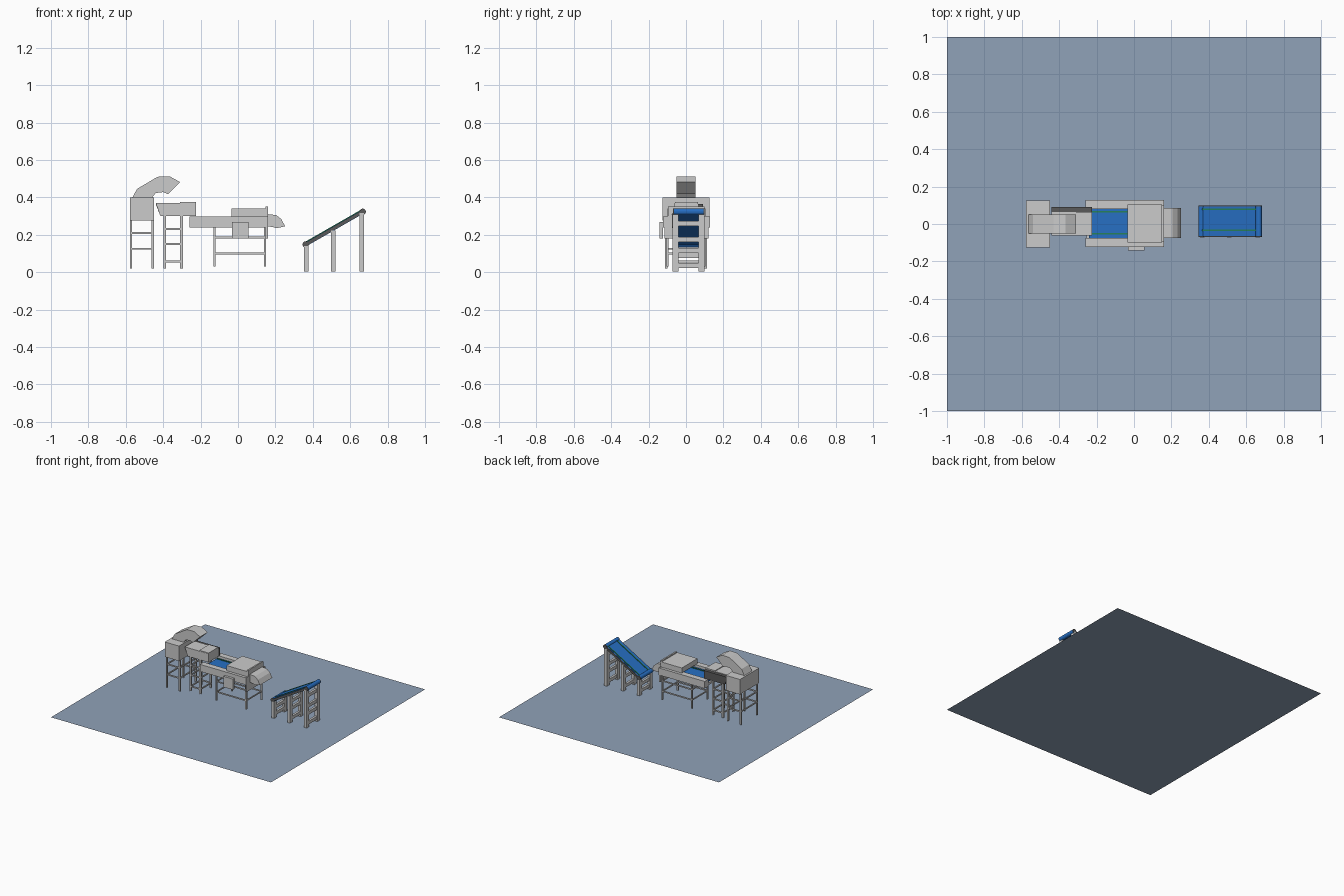
import bpy, bmesh, math
from mathutils import Vector

if "Cube" in bpy.data.objects:
    bpy.data.objects.remove(bpy.data.objects["Cube"])


def material(name, col):
    m = bpy.data.materials.new(name)
    m.diffuse_color = (*col, 1)
    m.use_nodes = True
    m.node_tree.nodes["Principled BSDF"].inputs["Base Color"].default_value = m.diffuse_color
    return m


BLUE = material("belt_blue", (0.02, 0.16, 0.55))
GREEN = material("guide_green", (0.02, 0.22, 0.10))
FLOOR = material("floor_blue_grey", (0.28, 0.36, 0.48))
DARK = material("dark_steel", (0.1, 0.1, 0.1))


def finish(name, bm, mat=None):
    bmesh.ops.recalc_face_normals(bm, faces=bm.faces)
    me = bpy.data.meshes.new(name)
    bm.to_mesh(me)
    bm.free()
    ob = bpy.data.objects.new(name, me)
    bpy.context.collection.objects.link(ob)
    if mat:
        me.materials.append(mat)
    return ob


def box(name, x0, x1, y0, y1, z0, z1, mat=None):
    bm = bmesh.new()
    bmesh.ops.create_cube(bm, size=1)
    for v in bm.verts:
        v.co = ((x0 + x1) / 2 + v.co.x * (x1 - x0), (y0 + y1) / 2 + v.co.y * (y1 - y0),
                (z0 + z1) / 2 + v.co.z * (z1 - z0))
    return finish(name, bm, mat)


def prism(name, profile, y0, y1, mat=None):
    """Extrude an x-z profile along y."""
    bm = bmesh.new()
    f = bm.faces.new([bm.verts.new((x, y0, z)) for x, z in profile])
    r = bmesh.ops.extrude_face_region(bm, geom=[f])
    bmesh.ops.translate(bm, vec=(0, y1 - y0, 0),
                        verts=[g for g in r["geom"] if isinstance(g, bmesh.types.BMVert)])
    return finish(name, bm, mat)


def roller(name, x, z, r, y0, y1, mat=None):
    pts = [(x + r * math.cos(a * math.pi / 8), z + r * math.sin(a * math.pi / 8)) for a in range(16)]
    return prism(name, pts, y0, y1, mat)


def stand(name, xs, ys, z0, z1, t, rungs):
    """Four posts joined by rungs on every side."""
    h = t / 2
    for x in xs:
        for y in ys:
            box(name + "_leg", x - h, x + h, y - h, y + h, z0, z1)
    for z in rungs:
        for y in ys:
            box(name + "_side_rung", xs[0], xs[1], y - h * .6, y + h * .6, z - .005, z + .005)
        for x in xs:
            box(name + "_cross_rung", x - h * .6, x + h * .6, ys[0], ys[1], z - .005, z + .005)


# Floor
bm = bmesh.new()
bmesh.ops.create_grid(bm, x_segments=1, y_segments=1, size=1)
finish("floor", bm, FLOOR)

# Feed tank with faceted elbow chute
box("feed_tank", -.578, -.449, -.125, .125, .275, .398)
stand("tank_stand", (-.572, -.456), (-.105, .105), .02, .28, .013, (.21, .125))
prism("elbow_chute", [(-.565, .398), (-.54, .445), (-.43, .51), (-.365, .512), (-.31, .482),
                      (-.375, .417), (-.40, .428), (-.44, .423), (-.46, .398)], -.05, .05)

# Weighing hopper
prism("hopper", [(-.44, .37), (-.225, .37), (-.225, .30), (-.415, .30)], -.062, .065)
prism("hopper_back_slope", [(-.44, .365), (-.225, .365), (-.225, .30), (-.415, .30)], .065, .09, DARK)
box("hopper_lid", -.31, -.225, -.06, .065, .37, .376)
stand("hopper_stand", (-.392, -.302), (-.055, .08), .02, .31, .014, (.23, .15, .057))

# Main conveyor: side panels, bed, belt with guides
for y in (-.123, .08):
    box("conveyor_side", -.26, .16, y, y + .048, .24, .298)
box("conveyor_bed", -.255, .155, -.077, .082, .245, .262)
box("main_belt", -.24, .155, -.077, .088, .262, .278, BLUE)
for y in (-.053, .065):
    box("main_belt_guide", -.235, .15, y - .004, y + .004, .278, .283, GREEN)
stand("conveyor_stand", (-.125, .145), (-.1, .1), .03, .245, .011, (.185, .10))

# Cover, control box, end plate and discharge chute
box("scanner_cover", -.035, .15, -.1, .105, .298, .34)
box("control_box", -.033, .055, -.143, -.122, .18, .268)
box("end_plate", .148, .16, -.115, .12, .18, .30)
box("end_plate_top", .148, .16, -.095, .1, .30, .35)
prism("discharge_chute", [(.16, .31), (.205, .305), (.232, .283), (.252, .245),
                          (.205, .235), (.19, .24), (.16, .245)], -.075, .085)

# Inclined conveyor
a, b = Vector((.362, .148)), Vector((.667, .323))
d = (b - a).normalized()
n = Vector((-d.y, d.x))


def slab(name, r0, r1, y0, y1, mat, e=0):
    prism(name, [tuple(p) for p in (a - d * e + n * r0, b + d * e + n * r0,
                                    b + d * e + n * r1, a - d * e + n * r1)], y0, y1, mat)


slab("incline_belt", -.010, .010, -.063, .093, BLUE)
for y in (-.034, .079):
    slab("incline_guide", .010, .014, y - .004, y + .004, GREEN)
for y in (-.069, .093):
    slab("incline_rail", -.008, .008, y, y + .006, DARK)
for p in (a, b):
    roller("incline_roller_belt", p.x, p.y, .017, -.063, .093, BLUE)
    for y in (-.069, .093):
        roller("incline_roller_end", p.x, p.y, .017, y, y + .006, DARK)

# Ladder frames under the incline
for x, top, rungs in ((.366, .14, (.035, .09)), (.51, .222, (.035, .115, .175)),
                      (.662, .315, (.035, .115, .175, .26))):
    for y in (-.055, .083):
        box("incline_leg", x - .012, x + .012, y - .016, y + .016, .004, top)
    for z in rungs:
        box("incline_rung", x - .009, x + .009, -.05, .08, z - .013, z + .013)
